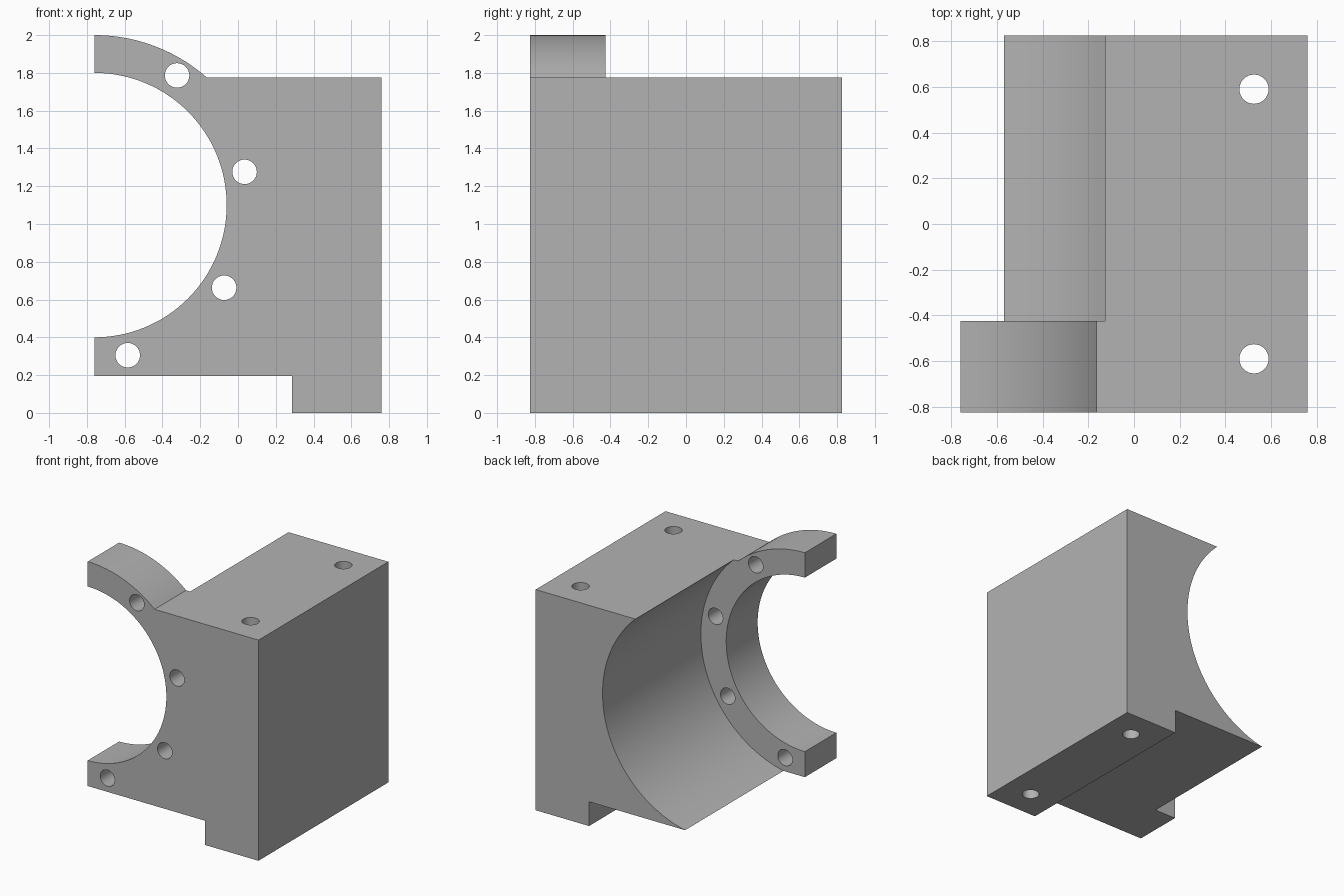
import bpy, bmesh
from math import radians, sin, cos, asin, pi
from mathutils import Matrix

cube = bpy.data.objects.get("Cube")
if cube:
    bpy.data.objects.remove(cube)

# Main dimensions
LEFT, RIGHT, DEPTH = -0.76, 0.76, 0.825
AXIS_Z, BORE_R, FLANGE_R, RECESS_R = 1.1, 0.7, 0.9, 0.925
DECK_Z, LEDGE_Z, FOOT_X = 1.775, 0.195, 0.285
FLANGE_BACK = -0.425

grey = bpy.data.materials.new("plain grey")
grey.use_nodes = True
colour = (0.45, 0.45, 0.45, 1)
grey.diffuse_color = colour
grey.node_tree.nodes["Principled BSDF"].inputs["Base Color"].default_value = colour


def arc(radius, start, end, steps):
    """Points in x, z around the bore axis."""
    angles = [start + (end - start) * i / steps for i in range(steps + 1)]
    return [(LEFT + radius * cos(a), AXIS_Z + radius * sin(a)) for a in angles]


def make_object(name, bm):
    bmesh.ops.recalc_face_normals(bm, faces=bm.faces)
    mesh = bpy.data.meshes.new(name)
    bm.to_mesh(mesh)
    bm.free()
    mesh.materials.append(grey)
    obj = bpy.data.objects.new(name, mesh)
    bpy.context.collection.objects.link(obj)
    return obj


def cylinder(name, radius, length, centre, axis, sides):
    bm = bmesh.new()
    turn = Matrix.Rotation(pi / 2, 4, 'X') if axis == 'Y' else Matrix()
    bmesh.ops.create_cone(bm, cap_ends=True, segments=sides, radius1=radius,
                          radius2=radius, depth=length,
                          matrix=Matrix.Translation(centre) @ turn)
    obj = make_object(name, bm)
    obj.hide_render = True
    return obj


# Bracket: front outline swept along the full depth
outline = arc(BORE_R, pi / 2, -pi / 2, 64)
outline += [(LEFT, LEDGE_Z), (FOOT_X, LEDGE_Z), (FOOT_X, 0), (RIGHT, 0), (RIGHT, DECK_Z)]
outline += arc(FLANGE_R, asin((DECK_Z - AXIS_Z) / FLANGE_R), pi / 2, 20)
bm = bmesh.new()
face = bm.faces.new([bm.verts.new((x, -DEPTH, z)) for x, z in outline])
swept = bmesh.ops.extrude_face_region(bm, geom=[face])["geom"]
bmesh.ops.translate(bm, vec=(0, 2 * DEPTH, 0),
                    verts=[v for v in swept if isinstance(v, bmesh.types.BMVert)])
bracket = make_object("bearing_bracket", bm)

# Wide recess behind the flange
cutters = [cylinder("recess_cutter", RECESS_R, 2, (LEFT, FLANGE_BACK + 1, AXIS_Z), 'Y', 128)]

# Bolt holes around the flange
for i in range(4):
    angle = radians(57.5 - 45 * i)
    centre = (LEFT + 0.814 * cos(angle), -0.6, AXIS_Z + 0.814 * sin(angle))
    cutters.append(cylinder("flange_hole_cutter", 0.065, 0.8, centre, 'Y', 32))

# Vertical mounting holes through the block
for y in (-0.59, 0.59):
    cutters.append(cylinder("mounting_hole_cutter", 0.064, 3, (0.525, y, 1), 'Z', 32))

# Cut and tidy up
bpy.context.view_layer.objects.active = bracket
for cutter in cutters:
    cut = bracket.modifiers.new("cut", 'BOOLEAN')
    cut.operation, cut.solver, cut.object = 'DIFFERENCE', 'EXACT', cutter
    bpy.ops.object.modifier_apply(modifier=cut.name)
    bpy.data.objects.remove(cutter)

bpy.ops.object.select_all(action='DESELECT')
bracket.select_set(True)
bpy.ops.object.shade_smooth_by_angle(angle=radians(30))
